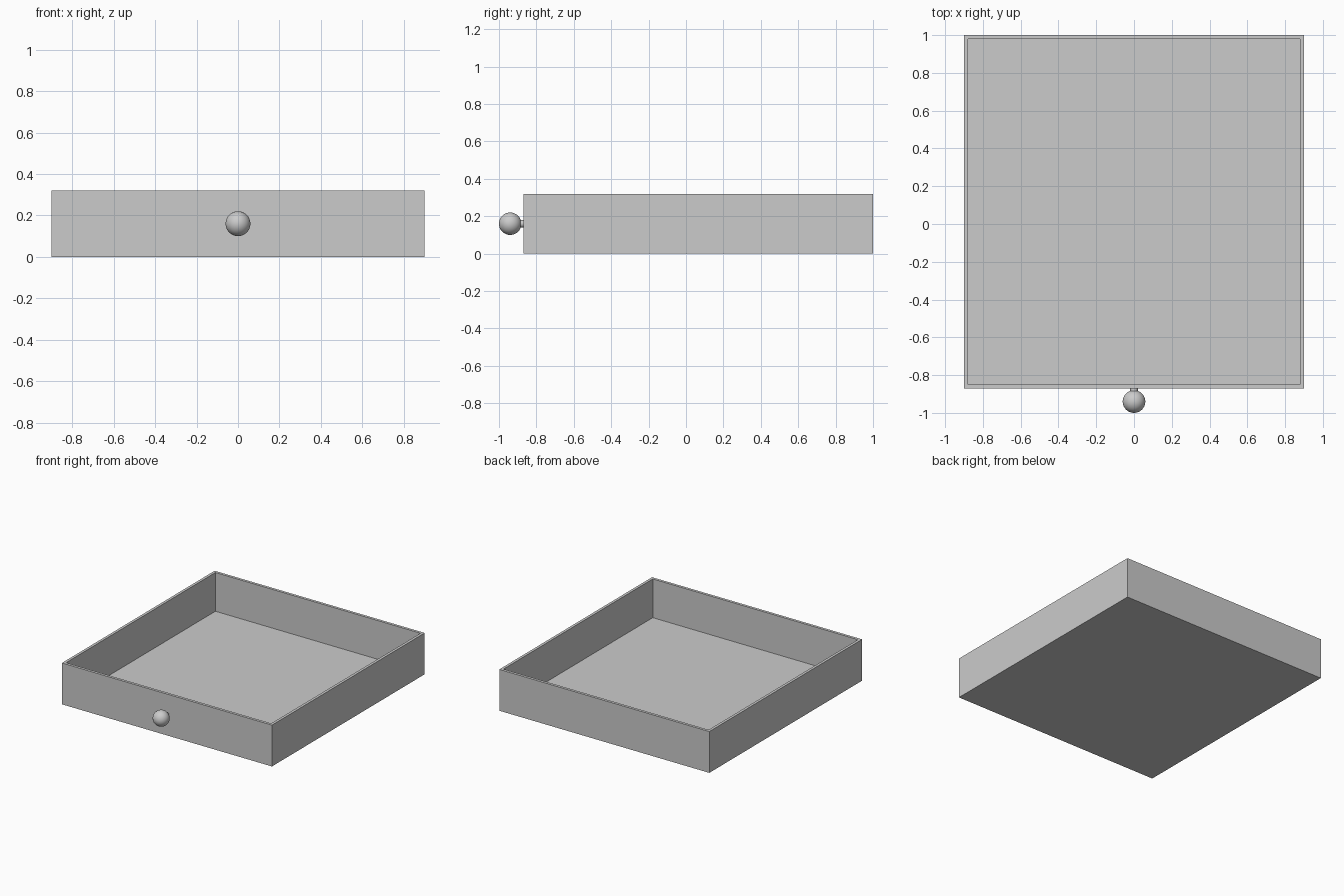
import bpy, bmesh, math
from mathutils import Matrix

if "Cube" in bpy.data.objects:
    bpy.data.objects.remove(bpy.data.objects["Cube"])

W, Y0, Y1, H = 0.9, -0.87, 1.0, 0.32   # half width, front, back, height
T, FLOOR = 0.03, 0.02                  # wall and floor thickness

grey = bpy.data.materials.new("light grey")
grey.diffuse_color = (0.6, 0.6, 0.6, 1)
grey.use_nodes = True
grey.node_tree.nodes["Principled BSDF"].inputs["Base Color"].default_value = grey.diffuse_color


def finish(name, bm):
    mesh = bpy.data.meshes.new(name)
    bm.normal_update()
    bm.to_mesh(mesh)
    bm.free()
    mesh.materials.append(grey)
    ob = bpy.data.objects.new(name, mesh)
    bpy.context.collection.objects.link(ob)
    return ob


# Open tray: box with its top inset and pushed down to the floor
bm = bmesh.new()
bmesh.ops.create_cube(bm, size=1)
for v in bm.verts:
    v.co = (v.co.x * 2 * W, (Y0 + Y1) / 2 + v.co.y * (Y1 - Y0), (v.co.z + 0.5) * H)
bm.normal_update()
top = max(bm.faces, key=lambda f: f.calc_center_median().z)
bmesh.ops.inset_region(bm, faces=[top], thickness=T)
inner = bmesh.ops.extrude_discrete_faces(bm, faces=[top])["faces"][0]
for v in inner.verts:
    v.co.z = FLOOR
bmesh.ops.recalc_face_normals(bm, faces=bm.faces)
finish("drawer_box", bm)

# Round knob, poles facing front and back
turn = Matrix.Rotation(math.pi / 2, 4, 'X')
bm = bmesh.new()
bmesh.ops.create_uvsphere(bm, u_segments=32, v_segments=16, radius=0.06,
                          matrix=Matrix.Translation((0, -0.94, H / 2)) @ turn)
for f in bm.faces:
    f.smooth = True
finish("knob", bm)

# Short stem joining the knob to the front
bm = bmesh.new()
bmesh.ops.create_cone(bm, cap_ends=True, segments=24, radius1=0.02, radius2=0.02, depth=0.04,
                      matrix=Matrix.Translation((0, Y0 - 0.015, H / 2)) @ turn)
for f in bm.faces:
    f.smooth = len(f.verts) == 4
for e in bm.edges:
    e.smooth = all(len(f.verts) == 4 for f in e.link_faces)
finish("knob_stem", bm)
